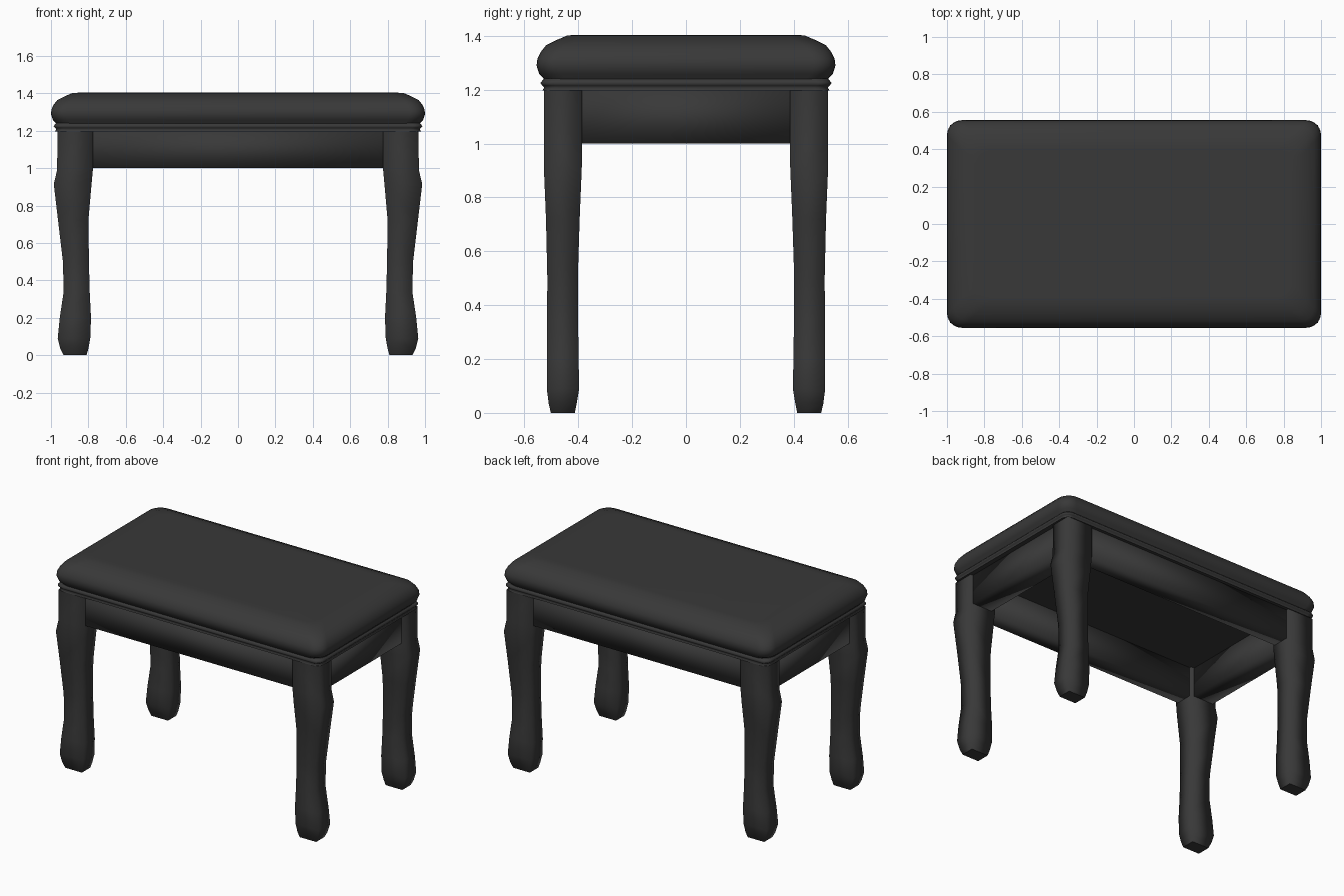
import bpy, bmesh, math

if "Cube" in bpy.data.objects:
    bpy.data.objects.remove(bpy.data.objects["Cube"])


def loft(name, rings, smooth_caps=()):
    """Skin a stack of closed rings (bottom to top) and cap both ends."""
    bm = bmesh.new()
    loops = [[bm.verts.new(p) for p in ring] for ring in rings]
    n = len(loops[0])
    for a, b in zip(loops, loops[1:]):
        for i in range(n):
            f = bm.faces.new((a[i], a[(i + 1) % n], b[(i + 1) % n], b[i]))
            f.smooth = True
    for which, loop in (("bottom", loops[0]), ("top", loops[-1])):
        f = bm.faces.new(loop)
        f.smooth = which in smooth_caps
        if not f.smooth:
            for e in f.edges:
                e.smooth = False
    bmesh.ops.recalc_face_normals(bm, faces=bm.faces[:])
    mesh = bpy.data.meshes.new(name)
    bm.to_mesh(mesh)
    bm.free()
    obj = bpy.data.objects.new(name, mesh)
    bpy.context.collection.objects.link(obj)
    mat = bpy.data.materials.get("black_finish")
    if mat is None:
        mat = bpy.data.materials.new("black_finish")
        mat.diffuse_color = (0.04, 0.04, 0.04, 1)
        mat.use_nodes = True
        mat.node_tree.nodes["Principled BSDF"].inputs["Base Color"].default_value = mat.diffuse_color
    mesh.materials.append(mat)
    return obj


def rounded_rect(hx, hy, r, z, seg=6):
    pts = []
    for k, (sx, sy) in enumerate(((1, 1), (-1, 1), (-1, -1), (1, -1))):
        for i in range(seg + 1):
            a = math.pi / 2 * (k + i / seg)
            pts.append((sx * (hx - r) + r * math.cos(a),
                        sy * (hy - r) + r * math.sin(a), z))
    return pts


def rect(x0, x1, y0, y1, z):
    return [(x0, y0, z), (x1, y0, z), (x1, y1, z), (x0, y1, z)]


def seat_rings(profile, r=0.08):
    return [rounded_rect(1 - i, 0.555 - i, r, z) for i, z in profile]


# Padded seat: (inset from the outer edge, height)
loft("seat_cushion", seat_rings([
    (0.03, 1.23), (0.026, 1.242), (0.01, 1.258), (0.0, 1.29), (0.003, 1.315),
    (0.015, 1.34), (0.035, 1.365), (0.075, 1.385), (0.115, 1.402), (0.16, 1.404)]),
    smooth_caps=("top",))

# Moulding under the cushion
loft("seat_moulding", seat_rings([
    (0.022, 1.197), (0.028, 1.208), (0.022, 1.215), (0.014, 1.225),
    (0.022, 1.235), (0.03, 1.242)], r=0.05))

# Shaped legs: (height, x inner, x outer, y inner, y outer)
leg_profile = [
    (0.0, 0.81, 0.933, 0.413, 0.502),
    (0.035, 0.80, 0.95, 0.406, 0.51),
    (0.09, 0.79, 0.964, 0.397, 0.517),
    (0.2, 0.786, 0.953, 0.399, 0.517),
    (0.34, 0.793, 0.932, 0.401, 0.516),
    (0.5, 0.797, 0.936, 0.402, 0.515),
    (0.72, 0.80, 0.962, 0.395, 0.52),
    (0.915, 0.783, 0.985, 0.387, 0.528),
    (0.99, 0.776, 0.967, 0.387, 0.528),
    (1.2, 0.776, 0.965, 0.387, 0.528),
]
for depth, sy in (("front", -1), ("back", 1)):
    for side, sx in (("left", -1), ("right", 1)):
        loft(f"{depth}_{side}_leg", [
            rect(sx * xi, sx * xo, sy * yi, sy * yo, z)
            for z, xi, xo, yi, yo in leg_profile])

# Thick rails between the legs
for name, s in (("front", -1), ("back", 1)):
    loft(f"{name}_rail", [rect(-0.79, 0.79, s * 0.40, s * 0.512, z)
                          for z in (1.0, 1.2)], ("bottom", "top"))
for name, s in (("left", -1), ("right", 1)):
    loft(f"{name}_rail", [rect(s * 0.80, s * 0.947, -0.40, 0.40, z)
                          for z in (1.0, 1.2)], ("bottom", "top"))
